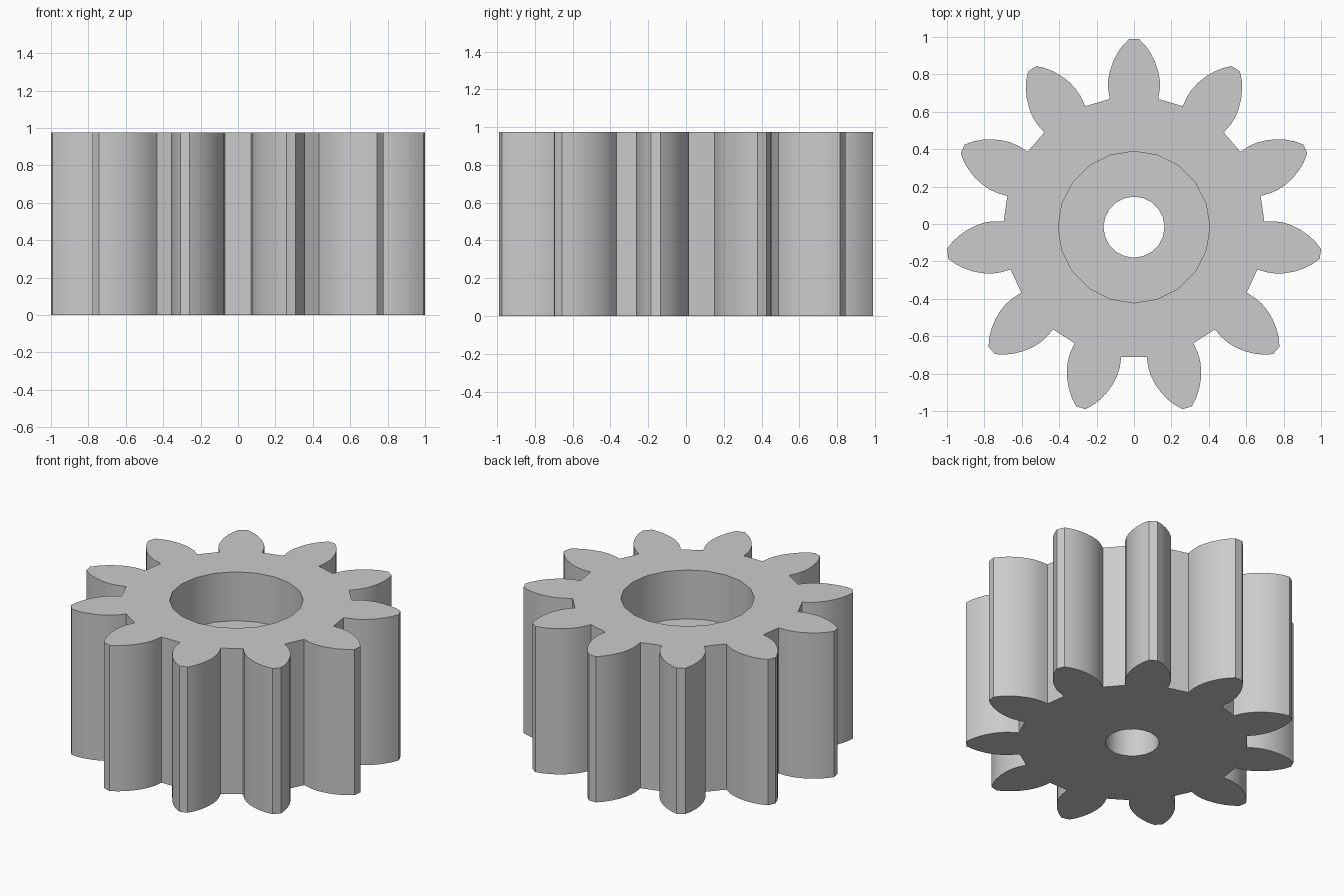
import bpy
import bmesh
from math import sin, cos, pi, radians

TEETH = 11
HEIGHT = 0.975
FLOOR = 0.648      # height of the counterbore floor
CENTRE_Y = -0.0167

cube = bpy.data.objects.get("Cube")
if cube:
    bpy.data.objects.remove(cube, do_unlink=True)

grey = bpy.data.materials.new("plain_grey")
grey.use_nodes = True
colour = (0.6, 0.6, 0.6, 1)
grey.diffuse_color = colour
grey.node_tree.nodes["Principled BSDF"].inputs["Base Color"].default_value = colour


def prism(name, outline, bottom, top):
    """Extrude a flat outline between two heights."""
    bm = bmesh.new()
    face = bm.faces.new([bm.verts.new((x, y, bottom)) for x, y in outline])
    moved = bmesh.ops.extrude_face_region(bm, geom=[face])["geom"]
    verts = [v for v in moved if isinstance(v, bmesh.types.BMVert)]
    bmesh.ops.translate(bm, verts=verts, vec=(0, 0, top - bottom))
    bmesh.ops.recalc_face_normals(bm, faces=bm.faces)
    mesh = bpy.data.meshes.new(name)
    bm.to_mesh(mesh)
    bm.free()
    mesh.materials.append(grey)
    obj = bpy.data.objects.new(name, mesh)
    bpy.context.collection.objects.link(obj)
    return obj


def circle(radius, sides=20):
    steps = [2 * pi * i / sides for i in range(sides)]
    return [(radius * sin(a), radius * cos(a) + CENTRE_Y) for a in steps]


# Right flank of one tooth, root to tip: half width, distance from the axis
flank = [(0.13, 0.685), (0.138, 0.74), (0.138, 0.785), (0.129, 0.835),
         (0.112, 0.885), (0.088, 0.932), (0.06, 0.972), (0.026, 1.0066)]
tooth = [(-x, y) for x, y in flank] + flank[::-1]

# Repeat the tooth around the axis
outline = []
for i in range(TEETH):
    a = radians(360 / TEETH * i)
    outline += [(x * cos(a) + y * sin(a), y * cos(a) - x * sin(a) + CENTRE_Y)
                for x, y in tooth]
gear = prism("pinion_gear", outline, 0, HEIGHT)

# Cut the shaft hole and the wide counterbore
cutters = [prism("shaft_hole_cutter", circle(0.163), -0.1, HEIGHT + 0.1),
           prism("counterbore_cutter", circle(0.405), FLOOR, HEIGHT + 0.1)]
bpy.ops.object.select_all(action="DESELECT")
bpy.context.view_layer.objects.active = gear
gear.select_set(True)
for cutter in cutters:
    cutter.hide_render = True
    mod = gear.modifiers.new("cut", "BOOLEAN")
    mod.operation = "DIFFERENCE"
    mod.solver = "EXACT"
    mod.object = cutter
    bpy.ops.object.modifier_apply(modifier=mod.name)
    bpy.data.objects.remove(cutter, do_unlink=True)

bpy.ops.object.shade_smooth_by_angle(angle=radians(30))
